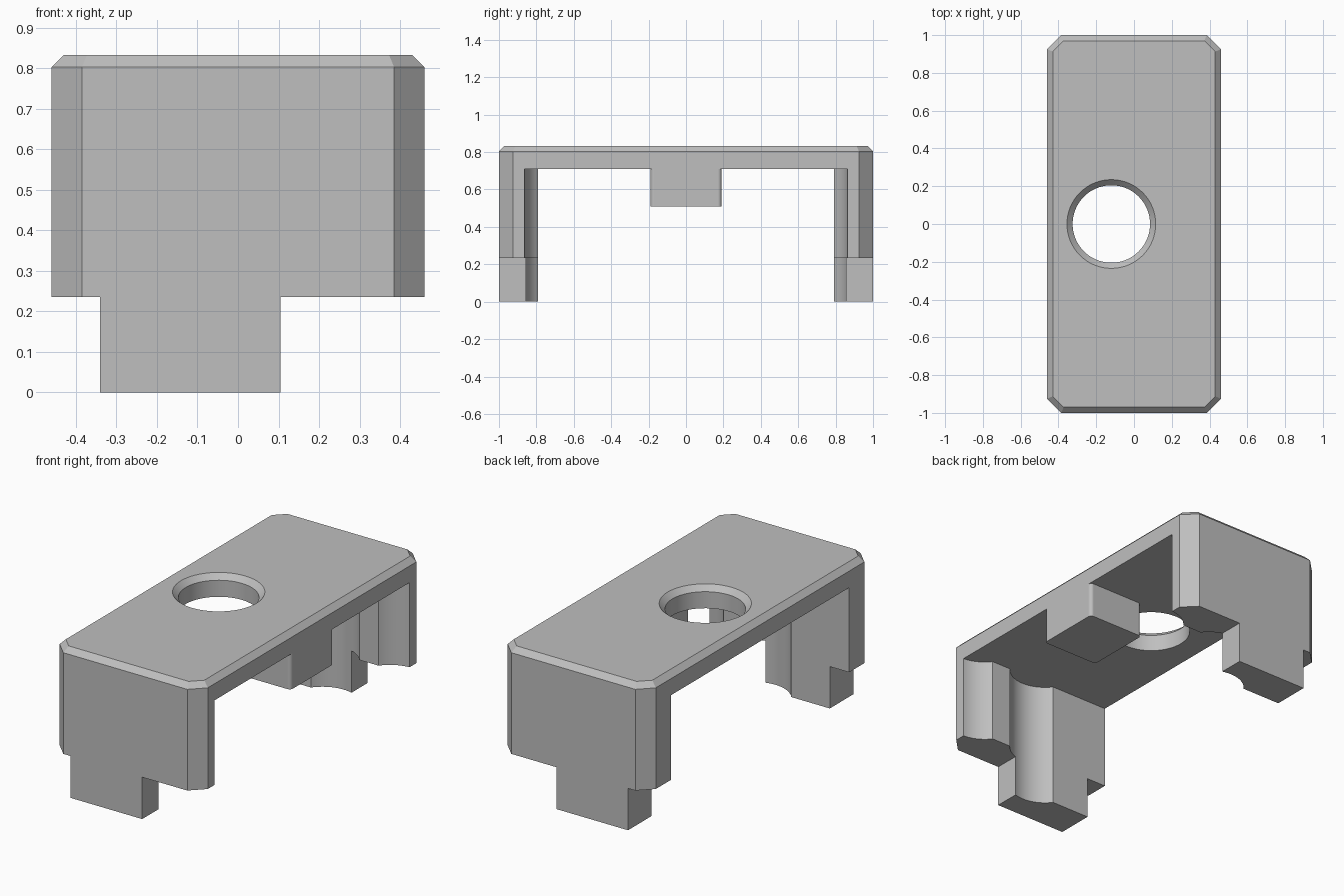
import bpy, bmesh, math

old = bpy.data.objects.get("Cube")
if old:
    bpy.data.objects.remove(old, do_unlink=True)

grey = bpy.data.materials.new("plain_grey")
grey.use_nodes = True
grey.diffuse_color = (0.52, 0.52, 0.52, 1)
grey.node_tree.nodes["Principled BSDF"].inputs["Base Color"].default_value = grey.diffuse_color

HALF_X, HALF_Y, CORNER = 0.46, 1.0, 0.075
TOP, EDGE, CEILING, LEDGE = 0.833, 0.03, 0.71, 0.235
INNER_Y, SCOOP_Y, SCOOP_R = 0.79, 0.6775, 0.1875


def loft(name, rings):
    """Solid from stacked rings of (x, y) points, each at its own height."""
    bm = bmesh.new()
    loops = [[bm.verts.new((x, y, z)) for x, y in pts] for z, pts in rings]
    n = len(loops[0])
    for a, b in zip(loops, loops[1:]):
        for i in range(n):
            j = (i + 1) % n
            bm.faces.new((a[i], a[j], b[j], b[i]))
    bm.faces.new(loops[0])
    bm.faces.new(loops[-1])
    bmesh.ops.recalc_face_normals(bm, faces=bm.faces)
    mesh = bpy.data.meshes.new(name)
    bm.to_mesh(mesh)
    bm.free()
    mesh.materials.append(grey)
    obj = bpy.data.objects.new(name, mesh)
    bpy.context.collection.objects.link(obj)
    return obj


def arc(cx, cy, r, start, end, steps):
    angles = [start + (end - start) * i / steps for i in range(steps + 1)]
    return [(cx + r * math.cos(a), cy + r * math.sin(a)) for a in angles]


def octagon(inset):
    """Plan outline with cut corners, offset inwards evenly."""
    x, y = HALF_X - inset, HALF_Y - inset
    c = CORNER - inset * (2 - math.sqrt(2))
    return [(x, c - y), (x, y - c), (x - c, y), (c - x, y),
            (-x, y - c), (-x, c - y), (c - x, -y), (x - c, -y)]


def box(name, x0, x1, y, z0, z1):
    pts = [(x0, -y), (x1, -y), (x1, y), (x0, y)]
    return loft(name, [(z0, pts), (z1, pts)])


def combine(target, tool, operation):
    mod = target.modifiers.new(tool.name, 'BOOLEAN')
    mod.operation, mod.solver, mod.object = operation, 'EXACT', tool
    bpy.context.view_layer.objects.active = target
    bpy.ops.object.modifier_apply(modifier=mod.name)
    bpy.data.objects.remove(tool, do_unlink=True)


# Outer shell with cut corners and a chamfered top edge
cover = loft("bridge_cover", [(0, octagon(0)), (TOP - EDGE, octagon(0)), (TOP, octagon(EDGE))])

# Open channel under the top, with round scoops in the inner leg faces
down = -math.pi / 2
spread = math.acos((INNER_Y - SCOOP_Y) / SCOOP_R)
half = [(-0.6, -INNER_Y)]
half += arc(0.05, -SCOOP_Y, SCOOP_R, down - spread, down + spread, 24)
half += arc(0.47, -SCOOP_Y, SCOOP_R, down - spread, down, 12)
half += [(0.6, -SCOOP_Y - SCOOP_R)]
channel = half + [(x, -y) for x, y in reversed(half)]
combine(cover, loft("channel", [(-0.1, channel), (CEILING, channel)]), 'DIFFERENCE')

# Leg undersides, leaving an off-centre tab on each leg
combine(cover, box("tab_side_a", -0.6, -0.34, 1.2, -0.1, LEDGE), 'DIFFERENCE')
combine(cover, box("tab_side_b", 0.105, 0.6, 1.2, -0.1, LEDGE), 'DIFFERENCE')

# Countersunk round hole
def circle(r):
    return arc(-0.12, 0, r, 0, math.tau, 64)[:-1]

combine(cover, loft("hole", [(0.6, circle(0.205)), (TOP - EDGE, circle(0.205)),
                             (TOP, circle(0.235)), (0.9, circle(0.235))]), 'DIFFERENCE')

# Rounded block hanging below one long edge
r, q = 0.02, math.pi / 2
outline = []
for k, (cx, cy) in enumerate([(HALF_X - r, 0.19 - r), (0.11 + r, 0.19 - r),
                              (0.11 + r, r - 0.19), (HALF_X - r, r - 0.19)]):
    outline += arc(cx, cy, r, k * q, (k + 1) * q, 6)
combine(cover, loft("hanging_block", [(0.51, outline), (0.75, outline)]), 'UNION')

# Clean flat faces and shade the round ones smoothly
bm = bmesh.new()
bm.from_mesh(cover.data)
bmesh.ops.remove_doubles(bm, verts=bm.verts, dist=0.0001)
bmesh.ops.dissolve_limit(bm, angle_limit=0.01, verts=bm.verts, edges=bm.edges)
bm.to_mesh(cover.data)
bm.free()
bpy.ops.object.select_all(action='DESELECT')
cover.select_set(True)
bpy.context.view_layer.objects.active = cover
bpy.ops.object.shade_smooth_by_angle(angle=math.radians(25))
weighted = cover.modifiers.new("weighted_normals", 'WEIGHTED_NORMAL')
weighted.keep_sharp = True
